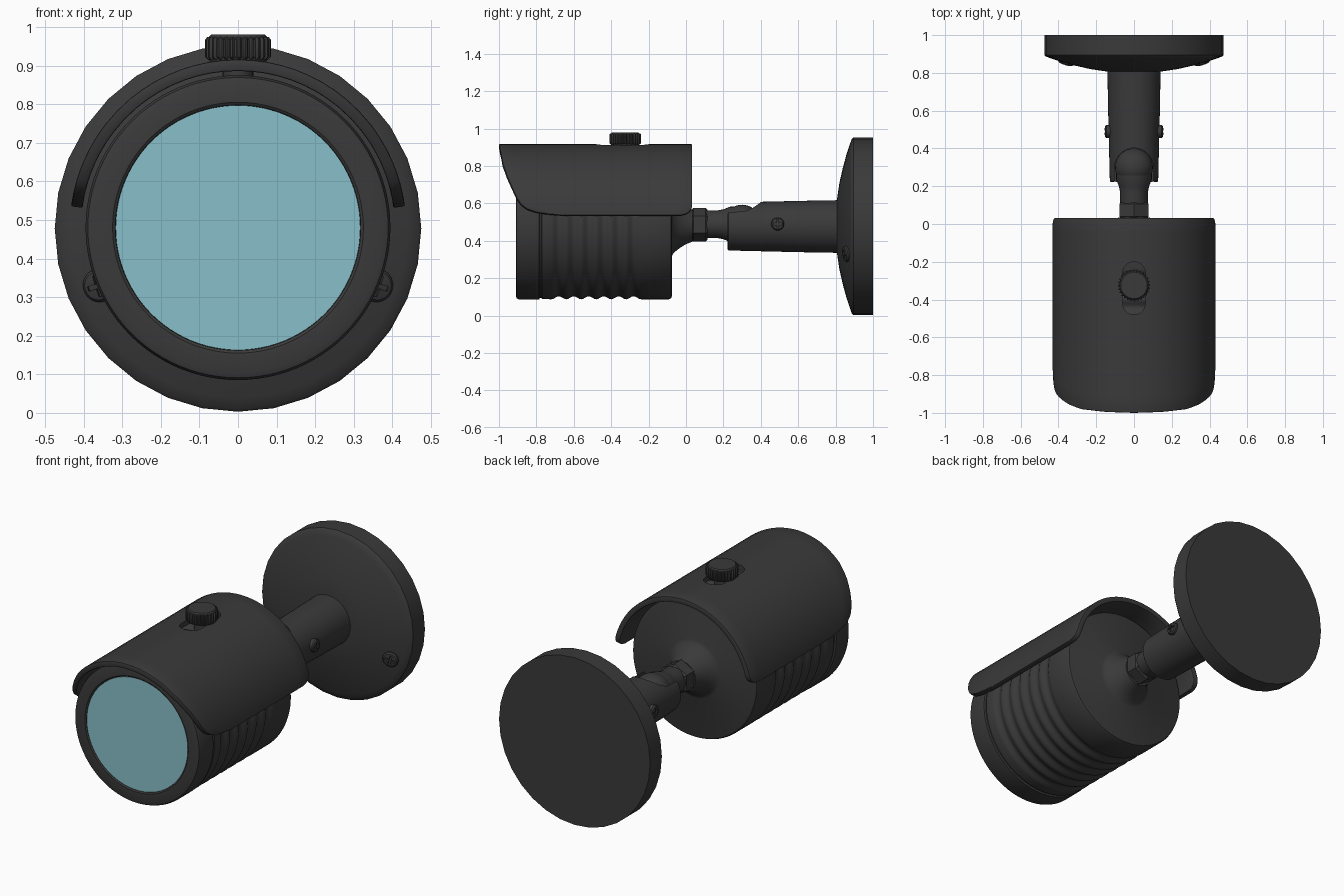
import bpy, bmesh, math
from mathutils import Vector, Matrix

if "Cube" in bpy.data.objects:
    bpy.data.objects.remove(bpy.data.objects["Cube"])

CZ = 0.48  # height of the common axis
X, Y, Z = Vector((1, 0, 0)), Vector((0, 1, 0)), Vector((0, 0, 1))


def material(name, rgb):
    m = bpy.data.materials.new(name)
    m.diffuse_color = (*rgb, 1)
    m.use_nodes = True
    m.node_tree.nodes["Principled BSDF"].inputs["Base Color"].default_value = m.diffuse_color
    return m


DARK = material("dark_grey", (0.042, 0.042, 0.042))
GLASS = material("pale_teal_glass", (0.25, 0.53, 0.59))


def finish(name, bm, mat, angle=35):
    bmesh.ops.recalc_face_normals(bm, faces=bm.faces)
    me = bpy.data.meshes.new(name)
    bm.to_mesh(me)
    bm.free()
    me.materials.append(mat)
    ob = bpy.data.objects.new(name, me)
    bpy.context.collection.objects.link(ob)
    smooth(ob, angle)
    return ob


def select(ob):
    bpy.ops.object.select_all(action='DESELECT')
    ob.select_set(True)
    bpy.context.view_layer.objects.active = ob


def smooth(ob, angle=35):
    select(ob)
    bpy.ops.object.shade_smooth_by_angle(angle=math.radians(angle))


def apply(ob, kind, **settings):
    mod = ob.modifiers.new(kind, kind)
    for k, v in settings.items():
        setattr(mod, k, v)
    select(ob)
    bpy.ops.object.modifier_apply(modifier=mod.name)


def cut(ob, cutter):
    apply(ob, 'BOOLEAN', operation='DIFFERENCE', solver='EXACT', object=cutter)
    bpy.data.objects.remove(cutter)
    smooth(ob)


def lathe(name, profile, mat=DARK, seg=64, loc=(0, 0, CZ), axis=Y, phase=0.0, ripple=0.0):
    """Closed solid of revolution; profile is (radius, distance along axis)."""
    bm = bmesh.new()
    turn = Matrix.Translation(loc) @ Z.rotation_difference(axis).to_matrix().to_4x4()
    rings = []
    for r, h in profile:
        ring = []
        for i in range(seg):
            a = 2 * math.pi * i / seg + phase
            q = r - ripple * (i % 4 > 1)
            ring.append(bm.verts.new(turn @ Vector((q * math.cos(a), q * math.sin(a), h))))
        rings.append(ring)
    for a, b in zip(rings, rings[1:]):
        for i in range(seg):
            j = (i + 1) % seg
            bm.faces.new((a[i], a[j], b[j], b[i]))
    bm.faces.new(rings[0])
    bm.faces.new(rings[-1])
    return finish(name, bm, mat)


def box(name, loc, size, turn=None):
    bm = bmesh.new()
    bmesh.ops.create_cube(bm, size=1, matrix=Matrix.Translation(loc) @
                          (turn or Matrix()) @ Matrix.Diagonal((*size, 1)))
    return finish(name, bm, DARK)


def screw(name, loc, axis, r):
    """Domed screw head with a cross slot."""
    head = lathe(name, [(r, -0.03), (r, 0.002), (r * 0.85, 0.009), (r * 0.4, 0.013)],
                 seg=24, loc=loc, axis=axis)
    turn = Z.rotation_difference(axis).to_matrix().to_4x4()
    for size in ((r * 1.3, r * 0.28, 0.024), (r * 0.28, r * 1.3, 0.024)):
        cut(head, box("slot_cutter", Vector(loc) + axis * 0.013, size, turn))


# camera body: bezel, groove, ribbed barrel, rear cone
prof = [(0.316, -0.885), (0.318, -0.905), (0.325, -0.91), (0.375, -0.91), (0.389, -0.905),
        (0.395, -0.89), (0.395, -0.785), (0.385, -0.782), (0.385, -0.774), (0.392, -0.77)]
RIBS, STEP = 6, 8
for i in range(RIBS * STEP + 1):
    t = i / STEP
    prof.append((0.385 + 0.008 * math.cos(2 * math.pi * t), -0.72 + 0.08 * t))
prof += [(0.393, -0.09), (0.388, -0.08), (0.378, -0.076), (0.165, -0.076), (0.145, -0.066),
         (0.12, -0.035), (0.098, 0.0), (0.085, 0.035)]
lathe("camera_body", prof, seg=96)

# front window
lathe("front_window", [(0.317, -0.89), (0.317, -0.904)], GLASS, 96)


# sun shield: curved sheet whose front edge sweeps back at the sides
def lerp(table, x):
    for (x0, y0), (x1, y1) in zip(table, table[1:]):
        if x <= x1:
            return y0 + (y1 - y0) * (x - x0) / (x1 - x0)
    return table[-1][1]


FRONT = [(0, -1.0), (20, -0.995), (40, -0.98), (52, -0.957), (62, -0.93), (70, -0.905),
         (75, -0.88), (78, -0.85), (80, -0.81), (81.5, -0.75), (82.7, -0.66)]
BACK = [(0, 0.033), (75, 0.033), (78, 0.028), (80, 0.018), (81.5, 0.002), (82.7, -0.03)]
half = [0, 5, 10, 15, 20, 25, 30, 35, 40, 46, 52, 57, 62, 66, 70, 73, 75, 76.5, 78, 79, 80,
        80.8, 81.5, 82.1, 82.7]
bm = bmesh.new()
rows = []
for d in [-a for a in half[:0:-1]] + half:
    a, y0, y1 = math.radians(d), lerp(FRONT, abs(d)), lerp(BACK, abs(d))
    rows.append([bm.verts.new((0.436 * math.sin(a), y0 + (y1 - y0) * k / 12,
                               CZ + 0.436 * math.cos(a))) for k in range(13)])
for p, q in zip(rows, rows[1:]):
    for k in range(12):
        bm.faces.new((p[k], p[k + 1], q[k + 1], q[k]))
shield = finish("sun_shield", bm, DARK)
apply(shield, 'SOLIDIFY', thickness=0.03, offset=-1)
if max(v.co.z for v in shield.data.vertices) > CZ + 0.45:  # keep the thickness inward
    for v in shield.data.vertices:
        v.co.z -= 0.03
apply(shield, 'BEVEL', width=0.006, segments=2, limit_method='ANGLE', angle_limit=math.radians(50))

# slot in the shield for the knob
cut(shield, box("slot_cutter", (0, -0.34, 0.92), (0.12, 0.16, 0.16)))
for y in (-0.26, -0.42):
    cut(shield, lathe("slot_end", [(0.06, -0.08), (0.06, 0.08)], seg=32, loc=(0, y, 0.92), axis=Z))

# knurled adjusting knob and stem
at = dict(loc=(0, -0.325, 0), axis=Z)
lathe("knob_grip", [(0.078, 0.915), (0.085, 0.922), (0.085, 0.967), (0.08, 0.974)],
      seg=112, ripple=0.007, **at)
lathe("knob_cap", [(0.074, 0.91), (0.077, 0.92), (0.077, 0.972), (0.07, 0.98)], seg=48, **at)
lathe("knob_stem", [(0.04, 0.86), (0.04, 0.93)], seg=24, **at)

# lock nut, neck and swivel knuckle
lathe("lock_nut", [(0.08, 0.03), (0.09, 0.04), (0.09, 0.105), (0.08, 0.115)], seg=6,
      phase=math.pi / 6, loc=(0, 0, 0.486))
lathe("neck", [(0.074, 0.02), (0.074, 0.17), (0.08, 0.2), (0.094, 0.235), (0.094, 0.3)],
      seg=32, loc=(0, 0, 0.488))
lathe("swivel_knuckle", [(0.1 * math.sin(math.pi * i / 16) + 0.0005, -0.1 * math.cos(math.pi * i / 16))
                         for i in range(17)], seg=40, loc=(0, 0.3, 0.492), axis=X)

# wall arm with a slot open to the top and front
arm = lathe("wall_arm", [(0.122, 0.222), (0.128, 0.228), (0.137, 0.6), (0.141, 0.83)],
            seg=48, loc=(0, 0, 0.476))
cut(arm, box("slot_cutter", (0, 0.2, 0.55), (0.204, 0.2, 0.3)))
cut(arm, lathe("slot_end", [(0.102, 0.4), (0.102, 0.7)], seg=40, loc=(0, 0.3, 0), axis=Z))

# wall plate with domed front
lathe("wall_plate", [(0.475, 1.0), (0.475, 0.895), (0.468, 0.887), (0.44, 0.877), (0.38, 0.857),
                     (0.31, 0.838), (0.23, 0.82), (0.15, 0.808)], seg=32, loc=(0, 0, 0.478))

# screws on the arm and the plate
for s, side in ((-1, "left"), (1, "right")):
    screw(side + "_arm_screw", (s * 0.143, 0.49, 0.49), X * s, 0.035)
    screw(side + "_plate_screw", (s * 0.36, 0.855, 0.33), Vector((s * 0.28, -0.95, -0.12)).normalized(), 0.043)
